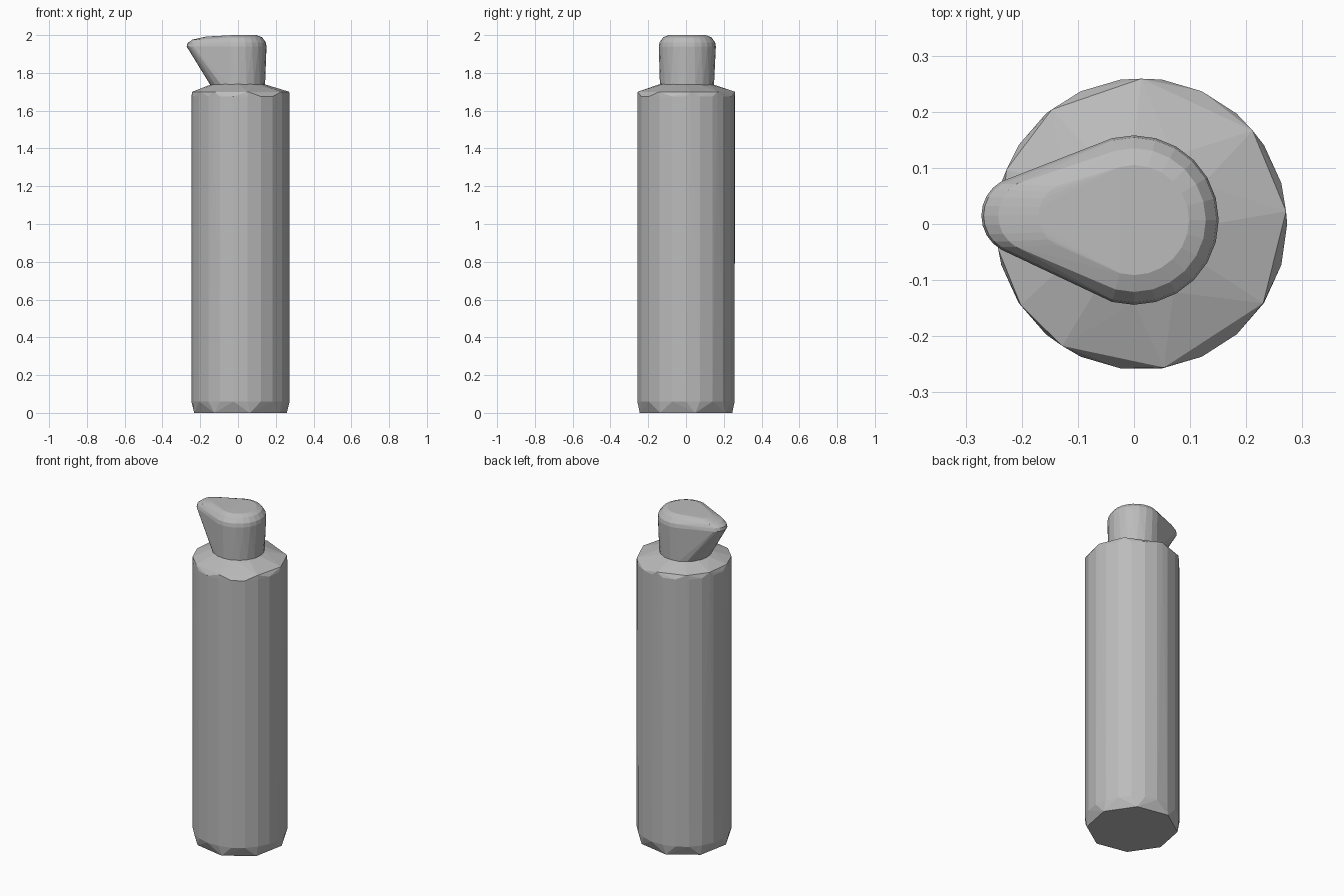
import bpy
import bmesh
from math import cos, sin, pi, radians, acos

if "Cube" in bpy.data.objects:
    bpy.data.objects.remove(bpy.data.objects["Cube"])

grey = bpy.data.materials.new("plain grey")
grey.use_nodes = True
colour = (0.5, 0.5, 0.5, 1)
grey.diffuse_color = colour
grey.node_tree.nodes["Principled BSDF"].inputs["Base Color"].default_value = colour


def even(count, offset=0.0):
    return [offset + 2 * pi * i / count for i in range(count)]


def ring(angles, radius, z, cx=0.0, cy=0.0):
    return [(cx + radius * cos(a), cy + radius * sin(a), z) for a in angles]


def hull_object(name, points):
    """Faceted convex solid wrapped around rings of points."""
    bm = bmesh.new()
    for p in points:
        bm.verts.new(p)
    result = bmesh.ops.convex_hull(bm, input=bm.verts[:])
    loose = set(result["geom_interior"] + result["geom_unused"])
    bmesh.ops.delete(bm, geom=[v for v in loose if isinstance(v, bmesh.types.BMVert)],
                     context="VERTS")
    bmesh.ops.dissolve_limit(bm, angle_limit=radians(1), verts=bm.verts[:], edges=bm.edges[:])
    bmesh.ops.recalc_face_normals(bm, faces=bm.faces[:])
    mesh = bpy.data.meshes.new(name)
    bm.to_mesh(mesh)
    bm.free()
    mesh.materials.append(grey)
    obj = bpy.data.objects.new(name, mesh)
    bpy.context.collection.objects.link(obj)
    return obj


# Bottle body: round sides with coarsely chipped base and shoulder rims
CX = 0.013
rim = [radians(d) for d in (5, 40, 90, 128, 158, 190, 214, 237, 279, 327)]
body = ring(even(8, 0.2), 0.25, 0.0, CX)
body += ring(even(22), 0.26, 0.06, CX)
body += ring(even(22), 0.26, 1.675, CX)
body += ring(rim, 0.259, 1.70, CX)
body += ring(even(12), 0.14, 1.74)
hull_object("bottle_body", body)


# Cap: round at the back, drawn out into a spout towards -x
def egg(z, radius, tip, tip_radius, droop=0.0):
    reach = -tip - tip_radius
    split = acos((radius - tip_radius) / reach) if reach > 0.001 else 0
    points = []
    for a in even(24):
        if reach > 0.001 and abs(a - pi) < split:
            points += ring([a], tip_radius, z - droop, -reach, 0.015)
        else:
            points += ring([a], radius, z, 0, 0.007)
    return points


cap = ring(even(20), 0.143, 1.73, 0, 0.005)
cap += egg(1.94, 0.151, -0.272, 0.07)
cap += egg(1.962, 0.147, -0.268, 0.065, 0.005)
cap += egg(1.988, 0.128, -0.242, 0.065, 0.012)
cap += egg(2.0, 0.098, -0.17, 0.06, 0.008)
hull_object("spout_cap", cap)
